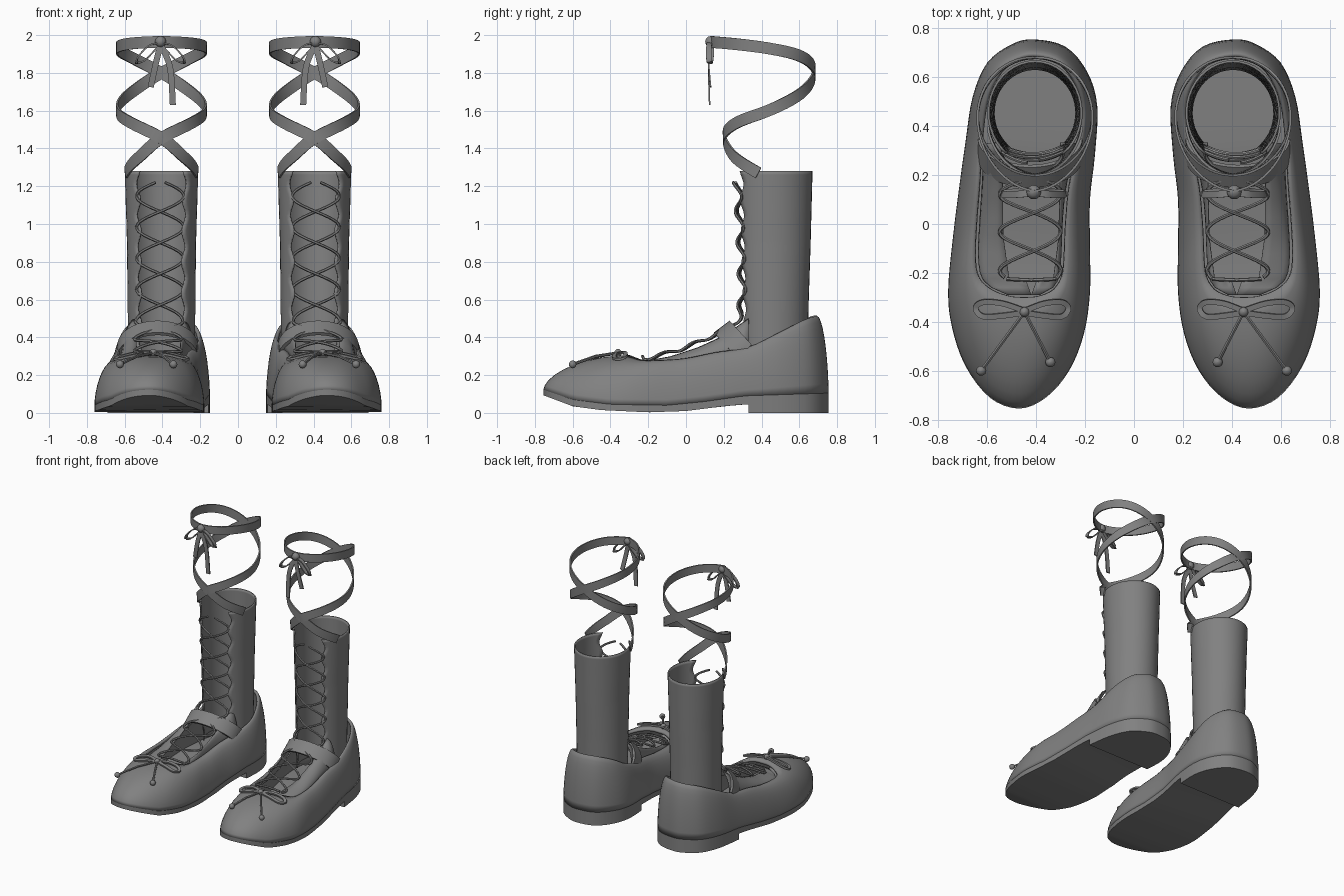
import bpy, math
from mathutils import Vector

if "Cube" in bpy.data.objects:
    bpy.data.objects.remove(bpy.data.objects["Cube"])

mat = bpy.data.materials.new("soft_grey")
mat.diffuse_color = (0.22, 0.22, 0.22, 1)
mat.use_nodes = True
mat.node_tree.nodes["Principled BSDF"].inputs["Base Color"].default_value = mat.diffuse_color


def add(name, verts, faces, thick=0):
    """One part of the right shoe, mirrored to make the pair."""
    me = bpy.data.meshes.new(name)
    me.from_pydata([tuple(v) for v in verts], [], faces)
    me.materials.append(mat)
    ob = bpy.data.objects.new(name, me)
    bpy.context.collection.objects.link(ob)
    if thick:
        s = ob.modifiers.new("thickness", 'SOLIDIFY')
        s.thickness = thick
        s.offset = -1
    ob.modifiers.new("pair", 'MIRROR').use_mirror_merge = False
    return ob


def lerp(table, t):
    """Piecewise linear lookup in (key, value) pairs."""
    if t <= table[0][0]:
        return table[0][1]
    for (a, u), (b, v) in zip(table, table[1:]):
        if t <= b:
            return u + (v - u) * (t - a) / (b - a)
    return table[-1][1]


def spline(pts, sub, closed=False):
    """Catmull-Rom curve through points of any dimension."""
    n, out = len(pts), []
    get = (lambda i: pts[i % n]) if closed else (lambda i: pts[max(0, min(n - 1, i))])
    for i in range(n if closed else n - 1):
        p = [get(i + k) for k in (-1, 0, 1, 2)]
        for j in range(sub):
            t = j / sub
            out.append([0.5 * (2 * b + (c - a) * t + (2 * a - 5 * b + 4 * c - d) * t * t
                               + (3 * b - a - 3 * c + d) * t ** 3) for a, b, c, d in zip(*p)])
    return out if closed else out + [list(pts[-1])]


def grid(rows, cols, wrap=False, flip=False):
    f = []
    for r in range(rows - 1):
        for c in range(cols if wrap else cols - 1):
            d = (c + 1) % cols
            q = (r * cols + c, r * cols + d, (r + 1) * cols + d, (r + 1) * cols + c)
            f.append(q[::-1] if flip else q)
    return f


def sweep(name, pts, normal, w, h, sides=4):
    """Sweep a section of half width w and half thickness h along a path."""
    pts = [Vector(p) for p in pts]
    verts = []
    for i, p in enumerate(pts):
        t = (pts[min(i + 1, len(pts) - 1)] - pts[max(i - 1, 0)]).normalized()
        n = Vector(normal(i, p) if callable(normal) else normal)
        b = t.cross(n).normalized()
        n = b.cross(t).normalized()
        k = math.sqrt(2) if sides == 4 else 1
        for s in range(sides):
            a = 2 * math.pi * (s + 0.5) / sides
            verts.append(p + b * w * k * math.cos(a) + n * h * k * math.sin(a))
    m = len(verts)
    faces = grid(len(pts), sides, True)
    faces += [tuple(range(sides))[::-1], tuple(range(m - sides, m))]
    return add(name, verts, faces)


def ball(name, c, r):
    v, f = [], grid(7, 10, True)
    for i in range(7):
        e = math.pi * (i / 6 - 0.5) * 0.98
        for j in range(10):
            a = j * math.pi / 5
            v.append((c[0] + r * math.cos(e) * math.cos(a), c[1] + r * math.cos(e) * math.sin(a),
                      c[2] + r * math.sin(e)))
    return add(name, v, f + [tuple(range(10))[::-1], tuple(range(60, 70))])


# Outline on the sole (x, y) paired with the foot opening (x, y, z), toe first
SHAPE = [(.47, -.755, .45, -.30, .305), (.59, -.71, .51, -.295, .305), (.69, -.58, .58, -.27, .295),
         (.745, -.42, .635, -.22, .28), (.76, -.27, .65, -.13, .28), (.74, -.05, .645, 0, .29),
         (.715, .15, .635, .15, .32), (.69, .33, .625, .33, .35), (.66, .52, .605, .5, .43),
         (.6, .66, .55, .62, .49), (.5, .735, .47, .68, .51), (.41, .755, .39, .69, .515),
         (.28, .725, .3, .66, .51), (.19, .62, .23, .57, .47), (.15, .48, .205, .45, .40),
         (.16, .28, .23, .3, .35), (.18, .1, .265, .15, .32), (.18, -.1, .28, 0, .29),
         (.18, -.28, .285, -.13, .28), (.205, -.45, .295, -.22, .28), (.265, -.6, .33, -.27, .295),
         (.36, -.71, .39, -.295, .305)]
LOOP = spline(SHAPE, 4, True)
N = len(LOOP)
SOLE_TOP = [(-.76, .125), (-.6, .07), (-.4, .045), (-.1, .04), (.1, .06), (.31, .09), (.76, .105)]
SOLE_LOW = [(-.76, .095), (-.6, .035), (-.45, .015), (-.2, .003), (0, .01), (.2, .035), (.31, .045), (.76, .06)]


def fill(base=0, up=True):
    """Strips across a ring of N points, pairing inner and outer side."""
    f = [(base, base + 1, base + N - 1)]
    f += [(base + i, base + i + 1, base + N - i - 1, base + N - i) for i in range(1, N // 2 - 1)]
    f.append((base + N // 2 - 1, base + N // 2, base + N // 2 + 1))
    return f if up else [q[::-1] for q in f]


# Shoe upper
STEPS = 9
verts = []
for k in range(STEPS + 1):
    a = math.pi / 2 * k / STEPS
    f, g = math.cos(a), math.sin(a) ** 1.2
    for ox, oy, rx, ry, rz in LOOP:
        z0 = lerp(SOLE_TOP, oy)
        verts.append((rx + (ox - rx) * f, ry + (oy - ry) * f, z0 + (rz - z0) * g))
add("shoe_upper", verts, grid(STEPS + 1, N, True), 0.018)

# Sole, insole and heel block
low = [(p[0], p[1], lerp(SOLE_LOW, p[1])) for p in LOOP]
top = [(p[0], p[1], lerp(SOLE_TOP, p[1])) for p in LOOP]
add("sole", low + top, grid(2, N, True) + fill(0, False) + fill(N))
add("insole", [(.45 + (x - .45) * .95, y * .97, z + .015) for x, y, z in top], fill())
heel = [(p[0], p[1]) for p in LOOP if p[1] > .31]
H = len(heel)
add("heel_block", [(x, y, 0) for x, y in heel] + [(x, y, lerp(SOLE_TOP, y)) for x, y in heel],
    grid(2, H, True) + [tuple(range(H))[::-1], tuple(range(H, 2 * H))])

# Ankle shaft, open at the front with scalloped lacing edges
CX, CY = .405, .455
ROWS, COLS = 56, 33
verts = []
for r in range(ROWS):
    z = .2 + 1.08 * r / (ROWS - 1)
    rx = lerp([(.2, .175), (.6, .18), (.9, .183), (1.28, .195)], z)
    ry = lerp([(.2, .185), (.6, .195), (.9, .205), (1.28, .215)], z)
    gap = math.radians(41 + 4 * math.cos(2 * math.pi * (z - 1.21) / .165))
    for c in range(COLS):
        a = gap + (2 * math.pi - 2 * gap) * c / (COLS - 1)
        verts.append((CX + rx * math.sin(a), CY - ry * math.cos(a), z))
add("ankle_shaft", verts, grid(ROWS, COLS), 0.01)

# Instep panels beside the lacing
EDGE_Z = [(-.29, .275), (-.22, .275), (-.08, .30), (.07, .35), (.2, .41), (.33, .50)]
HALF = [(-.29, 0), (-.235, .02), (-.225, .09), (-.05, .115), (.33, .12)]
for side, name in ((1, "outer_instep_panel"), (-1, "inner_instep_panel")):
    rim = sorted((p[3], p[2], p[4]) for p in LOOP if p[3] < .36 and (p[2] - .44) * side > 0)
    verts, ys = [], [-.29, -.26, -.235, -.225] + [-.2 + .53 * i / 14 for i in range(15)]
    for y in ys:
        ex, ez = .42 + side * lerp(HALF, y), lerp(EDGE_Z, y)
        ox = lerp([(q[0], q[1]) for q in rim], y) - side * .012
        oz = lerp([(q[0], q[2]) for q in rim], y) - .03
        for k in range(6):
            t = k / 5
            verts.append((ex + (ox - ex) * math.sin(t * math.pi / 2), y, oz + (ez - oz) * math.cos(t * math.pi / 2)))
    add(name, verts, grid(len(ys), 6, flip=side < 0), 0.006)

# Instep strap
strap = []
for i in range(25):
    a = math.pi * i / 24
    strap.append((.425 + .205 * math.cos(a), .31 - .115 * math.sin(a), .325 + .125 * math.sin(a)))
sweep("instep_strap", strap,
      lambda i, p: (math.cos(math.pi * i / 24), -.6 * math.sin(math.pi * i / 24), .8 * math.sin(math.pi * i / 24)),
      .052, .009)

# Crossed laces running down the shaft and along the instep
PATH = spline([(.255, 1.22), (.27, 1.0), (.28, .75), (.28, .58), (.25, .48), (.07, .385), (-.08, .33), (-.22, .295)], 20)
for sign, name in ((1, "lace_a"), (-1, "lace_b")):
    pts, s = [], 0
    for i, (y, z) in enumerate(PATH):
        s += math.dist(PATH[i], PATH[i - 1]) if i else 0
        w = math.sin(math.pi * s / .165 + .2)
        back = .035 * w * w
        steep = lerp([(.4, 0), (.55, 1)], z)
        pts.append((.412 + sign * .125 * w + .012 * (1 - steep),
                    y + back * steep - .006 * sign * math.cos(math.pi * s / .165),
                    z - back * .5 * (1 - steep)))
    sweep(name, pts, (0, -.8, .6), .008, .008, 6)
sweep("lace_end", [(.32, -.225, .29), (.42, -.23, .30), (.52, -.225, .29)], (0, -.3, 1), .008, .008, 6)

# Leg ribbons winding up from the shaft, crossing front and back
RISE = [(-75, 1.27), (-35, 1.355), (0, 1.455), (45, 1.535), (90, 1.60), (135, 1.69), (180, 1.80), (225, 1.885),
        (270, 1.93), (315, 1.955), (360, 1.965)]
RX = [(-75, .195), (0, .215), (90, .235), (360, .235)]
RY = [(-75, .20), (0, .235), (180, .245), (270, .26), (360, .30)]
for sign, name in ((1, "leg_ribbon_a"), (-1, "leg_ribbon_b")):
    pts, nor = [], []
    for ph, z in spline(RISE, 8):
        a = math.radians(ph)
        pts.append((CX + sign * lerp(RX, ph) * math.sin(a), .435 - lerp(RY, ph) * math.cos(a), z))
        nor.append((sign * math.sin(a), -math.cos(a), 0))
    sweep(name, pts, lambda i, p: nor[i], .031, .005)

# Bow on the leg ribbons: knot, loops and tails
ball("leg_bow_knot", (.41, .13, 1.965), .03)
for s in (1, -1):
    path = [(0, .128, 1.96), (.06, .122, 1.945), (.115, .12, 1.89), (.125, .125, 1.855), (.085, .13, 1.865),
            (.04, .135, 1.91), (0, .135, 1.955)]
    sweep("leg_bow_loop", spline([(.41 + s * x, y, z) for x, y, z in path], 5), (s * .6, 0, .8), .014, .004)
sweep("leg_bow_short_tail", spline([(.41, .125, 1.95), (.435, .12, 1.85), (.462, .13, 1.725)], 5), (0, -1, 0), .016, .004)
sweep("leg_bow_long_tail", spline([(.41, .125, 1.95), (.36, .12, 1.83), (.345, .125, 1.63)], 5), (0, -1, 0), .016, .004)

# Toe bow: knot, flat loops and cords with beads
ball("toe_bow_knot", (.448, -.36, .318), .021)
for s, r in ((1, .2), (-1, .18)):
    path = [(0, -.355, .318), (.45, -.325, .318), (.85, -.32, .30), (1, -.345, .285), (.85, -.378, .29),
            (.45, -.375, .308), (0, -.362, .318)]
    sweep("toe_bow_loop", spline([(.448 + s * r * x, y, z) for x, y, z in path], 5), (0, -.2, 1), .011, .006)
for end in ((.625, -.6, .257), (.342, -.565, .257)):
    mid = [(a + b) / 2 for a, b in zip(end, (.448, -.36, .318))]
    sweep("toe_bow_cord", [(.448, -.36, .318), (mid[0], mid[1], mid[2] + .012), end], (0, 0, 1), .008, .008, 6)
    ball("toe_bow_bead", end, .021)

# Smooth shading with sharp edges kept
for ob in bpy.context.scene.objects:
    ob.select_set(True)
    bpy.context.view_layer.objects.active = ob
bpy.ops.object.shade_smooth_by_angle(angle=math.radians(35))
